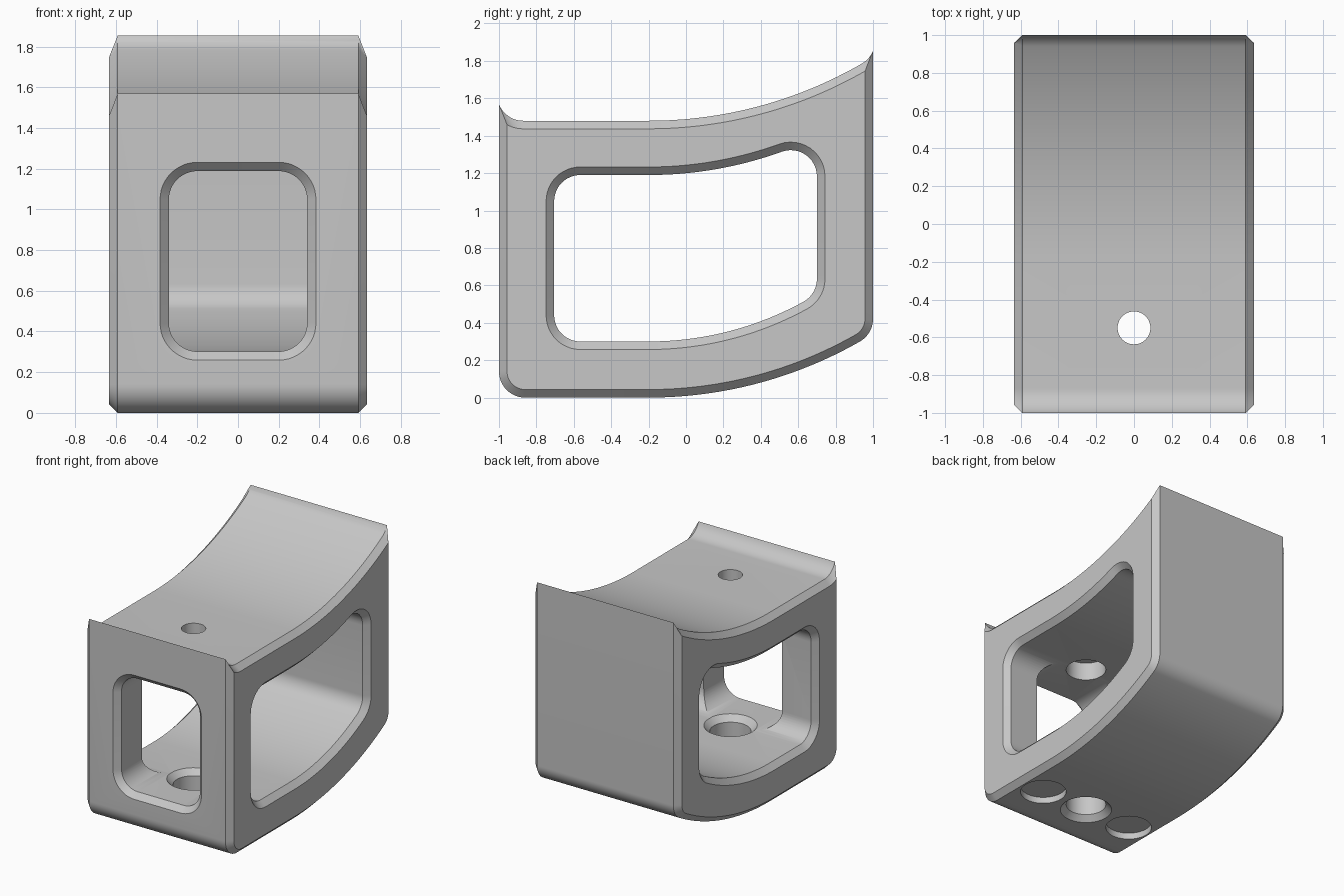
import bpy, bmesh
from math import sin, cos, asin, acos, degrees, radians, tau

if "Cube" in bpy.data.objects:
    bpy.data.objects.remove(bpy.data.objects["Cube"])

HALF = 0.634      # half width in x
BEVEL = 0.043     # chamfer used on every edge
FIL = 0.14        # fillet radius
BEND = -0.2       # where the flat turns into the long curve
HOLE_Y = -0.55

grey = bpy.data.materials.new("matte grey")
grey.use_nodes = True
grey.diffuse_color = (0.57, 0.57, 0.57, 1)
grey.node_tree.nodes["Principled BSDF"].inputs["Base Color"].default_value = (0.57, 0.57, 0.57, 1)


def arc(cu, cv, r, a0, a1, n=12):
    angles = [radians(a0 + (a1 - a0) * i / n) for i in range(n + 1)]
    return [(cu + r * cos(a), cv + r * sin(a)) for a in angles]


def body_profile(d):
    """Side outline in (y, z), inset by d."""
    R, top = 2.28, 1.48
    cb, ct = 1 - FIL, 1.01 - FIL              # fillet centres, bottom and top
    tb = asin((cb - BEND) / (R - FIL))
    tt = asin((ct - BEND) / (R - FIL))
    tip = degrees(acos((1 - d - ct) / (FIL + d)))
    pts = arc(-cb, FIL, FIL - d, 180, 270)
    pts += arc(BEND, R, R - d, 270, 270 + degrees(tb), 32)
    pts += arc(cb, R - (R - FIL) * cos(tb), FIL - d, 270 + degrees(tb), 360)[1:]
    pts += arc(ct, top + R - (R - FIL) * cos(tt), FIL + d, 360 - tip, 270 + degrees(tt))
    pts += arc(BEND, top + R, R + d, 270 + degrees(tt), 270, 32)[1:]
    pts += arc(-ct, top + FIL, FIL + d, 270, 180 + tip)
    return pts


def window_profile(d):
    """Side window outline in (y, z), grown by d."""
    F, C, low, high = 1.72, 2.1, 0.30, 1.19
    front, back = -0.565, 0.56
    tf = asin((back - BEND) / (F - FIL))
    tc = asin((back - BEND) / (C + FIL))
    r = FIL + d
    pts = arc(front, low + FIL, r, 180, 270)
    pts += arc(BEND, low + F, F + d, 270, 270 + degrees(tf), 28)
    pts += arc(back, low + F - (F - FIL) * cos(tf), r, 270 + degrees(tf), 360)[1:]
    pts += arc(back, high + C - (C + FIL) * cos(tc), r, 0, 90 + degrees(tc))
    pts += arc(BEND, high + C, C - d, 270 + degrees(tc), 270, 28)[1:]
    pts += arc(front, high - FIL, r, 90, 180)
    return pts


def front_profile(d):
    """Rounded front window in (x, z), grown by d."""
    u, low, high = 0.34 - FIL, 0.302 + FIL, 1.188 - FIL
    pts = []
    for cu, cv, a in ((u, high, 0), (-u, high, 90), (-u, low, 180), (u, low, 270)):
        pts += arc(cu, cv, FIL + d, a, a + 90)
    return pts


def loft(name, rings):
    """Solid through a list of equal-length 3D rings."""
    bm = bmesh.new()
    rows = [[bm.verts.new(p) for p in ring] for ring in rings]
    n = len(rows[0])
    for a, b in zip(rows, rows[1:]):
        for i in range(n):
            j = (i + 1) % n
            bm.faces.new((a[i], a[j], b[j], b[i]))
    bm.faces.new(rows[0])
    bm.faces.new(rows[-1])
    bmesh.ops.recalc_face_normals(bm, faces=bm.faces)
    mesh = bpy.data.meshes.new(name)
    bm.to_mesh(mesh)
    bm.free()
    mesh.materials.append(grey)
    ob = bpy.data.objects.new(name, mesh)
    bpy.context.collection.objects.link(ob)
    return ob


def across(profile, sections):
    return [[(x, y, z) for y, z in profile(d)] for x, d in sections]


def lathe(name, x, steps, n=48):
    return loft(name, [[(x + r * cos(tau * i / n), HOLE_Y + r * sin(tau * i / n), z)
                        for i in range(n)] for z, r in steps])


# Main block with chamfered sides
inner = HALF - BEVEL
body = loft("bracket_body", across(
    body_profile, [(-HALF, BEVEL), (-inner, 0), (inner, 0), (HALF, BEVEL)]))

# Openings
over = 0.01
wide = BEVEL + over
cutters = [
    loft("side_window_cutter", across(window_profile, [
        (-HALF - over, wide), (-inner, 0), (inner, 0), (HALF + over, wide)])),
    loft("front_window_cutter", [[(x, y, z) for x, z in front_profile(d)] for y, d in (
        (-1 - over, wide), (-1 + BEVEL, 0), (-0.5, 0))]),
    # access hole through the floor, countersunk on both ends
    lathe("floor_hole_cutter", 0, [(-over, 0.146 + wide), (BEVEL, 0.146),
                                   (0.3 - BEVEL, 0.146), (0.3 + over, 0.146 + wide)]),
    # stepped screw hole through the top
    lathe("top_hole_cutter", 0, [(1.0, 0.146), (1.33, 0.146), (1.33, 0.087), (1.7, 0.087)]),
]
# round pockets under the base
for side, x in (("left", 0.41), ("right", -0.41)):
    cutters.append(lathe(side + "_pocket_cutter", x, [(-over, 0.168), (0.05, 0.168)]))

bpy.ops.object.select_all(action='DESELECT')
bpy.context.view_layer.objects.active = body
body.select_set(True)
for c in cutters:
    c.hide_render = True
    mod = body.modifiers.new(c.name, 'BOOLEAN')
    mod.operation = 'DIFFERENCE'
    mod.solver = 'EXACT'
    mod.object = c
    bpy.ops.object.modifier_apply(modifier=mod.name)
    bpy.data.objects.remove(c)

bpy.ops.object.shade_smooth_by_angle(angle=radians(30))
